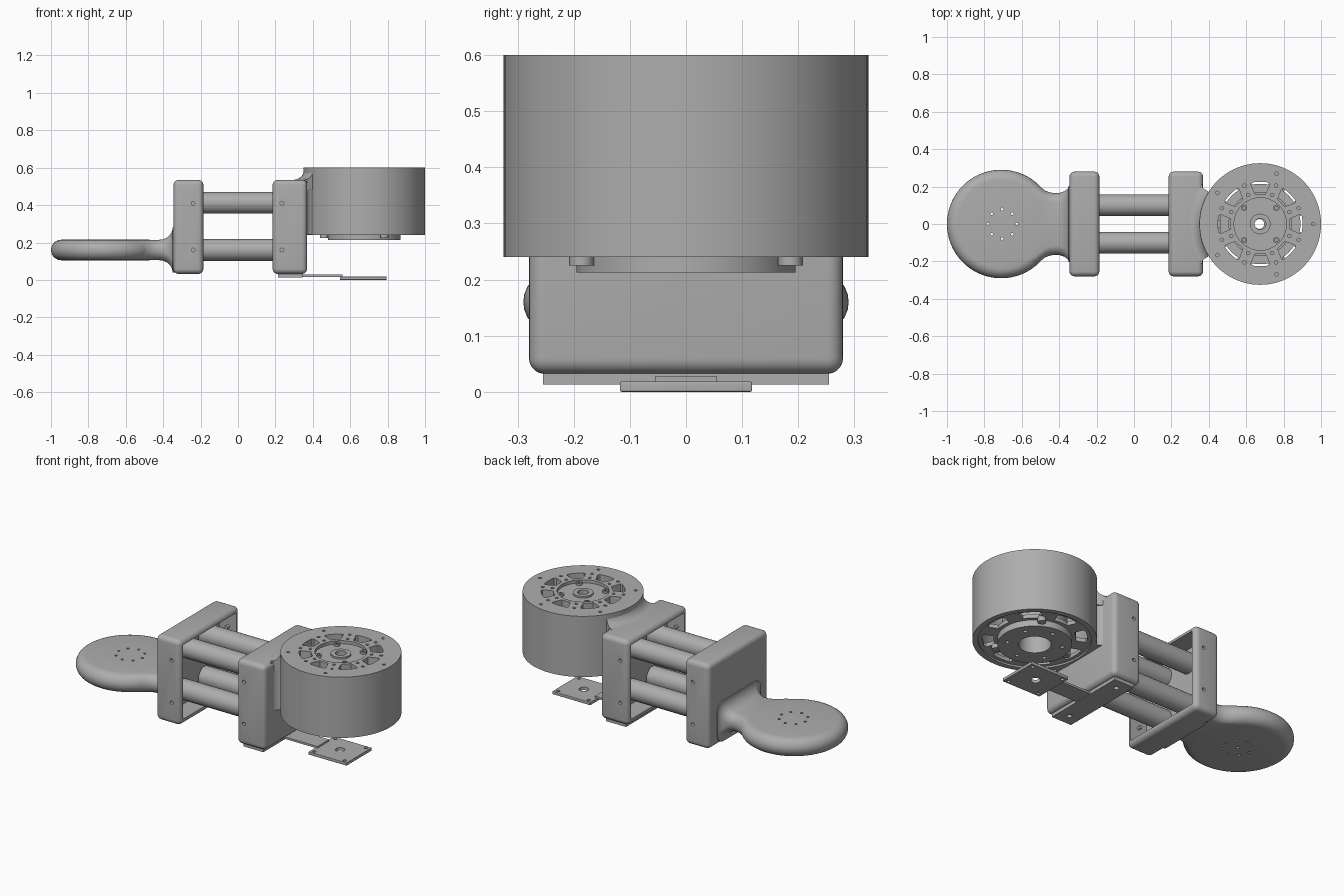
import bpy, bmesh
from math import sin, cos, pi, radians, sqrt
from mathutils import Matrix, Vector

cube = bpy.data.objects.get("Cube")
if cube:
    bpy.data.objects.remove(cube, do_unlink=True)

GREY = (0.42, 0.42, 0.42, 1)
metal = bpy.data.materials.new("plain grey")
metal.use_nodes = True
metal.diffuse_color = GREY
bsdf = next(n for n in metal.node_tree.nodes if n.type == 'BSDF_PRINCIPLED')
bsdf.inputs["Base Color"].default_value = GREY

MOTOR_X, PADDLE_X, PADDLE_Z = 0.675, -0.71, 0.16


def make(name, bm, cutter=None):
    """Turn a bmesh into a smooth object, optionally cut by another bmesh."""
    def to_object(b, n):
        bmesh.ops.recalc_face_normals(b, faces=b.faces)
        mesh = bpy.data.meshes.new(n)
        b.to_mesh(mesh)
        b.free()
        obj = bpy.data.objects.new(n, mesh)
        bpy.context.collection.objects.link(obj)
        mesh.materials.append(metal)
        return obj
    ob = to_object(bm, name)
    if cutter:
        tool = to_object(cutter, name + "_cutter")
        tool.hide_render = True
        mod = ob.modifiers.new("cut", 'BOOLEAN')
        mod.operation, mod.solver, mod.object = 'DIFFERENCE', 'EXACT', tool
        dg = bpy.context.evaluated_depsgraph_get()
        cut_mesh = bpy.data.meshes.new_from_object(ob.evaluated_get(dg))
        ob.modifiers.clear()
        ob.data = cut_mesh
        bpy.data.objects.remove(tool, do_unlink=True)
    ob.data.shade_smooth()
    ob.data.set_sharp_from_angle(angle=radians(32))
    return ob


def box(bm, lo, hi, bevel=0):
    lo, hi = Vector(lo), Vector(hi)
    mat = Matrix.Translation((lo + hi) / 2) @ Matrix.Diagonal((*(hi - lo), 1))
    verts = bmesh.ops.create_cube(bm, size=1, matrix=mat)["verts"]
    if bevel:
        edges = list({e for v in verts for e in v.link_edges})
        bmesh.ops.bevel(bm, geom=edges, offset=bevel, segments=5, profile=0.5, affect='EDGES')
    return bm


def rod(bm, centre, radius, length, axis='Z', sides=20):
    turn = {'X': Matrix.Rotation(pi / 2, 4, 'Y'), 'Y': Matrix.Rotation(pi / 2, 4, 'X'),
            'Z': Matrix()}[axis]
    bmesh.ops.create_cone(bm, cap_ends=True, segments=sides, radius1=radius, radius2=radius,
                          depth=length, matrix=Matrix.Translation(centre) @ turn)
    return bm


def ring_of_rods(bm, x, count, ring, radius, z, length, start=0):
    for i in range(count):
        a = start + 2 * pi * i / count
        rod(bm, (x + ring * cos(a), ring * sin(a), z), radius, length, sides=14)
    return bm


def lathe(profile, x, sides=96, start=0, sweep=2 * pi):
    """Revolve a closed (radius, z) loop about a vertical axis at x."""
    bm = bmesh.new()
    full = sweep > 6.28
    count = sides if full else sides + 1
    rings = [[bm.verts.new((x + r * cos(start + sweep * i / sides),
                            r * sin(start + sweep * i / sides), z)) for r, z in profile]
             for i in range(count)]
    n = len(profile)
    for i in range(sides):
        a, b = rings[i], rings[(i + 1) % count]
        for j in range(n):
            k = (j + 1) % n
            bm.faces.new((a[j], b[j], b[k], a[k]))
    if not full:
        bm.faces.new(rings[0])
        bm.faces.new(rings[-1])
    bmesh.ops.remove_doubles(bm, verts=bm.verts, dist=1e-6)
    return bm


def prism(bm, outline, z0, z1):
    low, high = [[bm.verts.new((x, y, z)) for x, y in outline] for z in (z0, z1)]
    n = len(outline)
    bm.faces.new(low)
    bm.faces.new(high)
    for i in range(n):
        j = (i + 1) % n
        bm.faces.new((low[i], low[j], high[j], high[i]))
    return bm


def ring_of_slots(bm, count, r0, r1, spread0, spread1, z0, z1):
    for i in range(count):
        mid = 2 * pi * i / count
        steps = [-1, -0.5, 0, 0.5, 1]
        arc = [(r0, mid + spread0 * s) for s in steps]
        arc += [(r1 - 0.008, mid + spread1 * 1.08)]
        arc += [(r1, mid + spread1 * 0.9 * s) for s in reversed(steps)]
        arc += [(r1 - 0.008, mid - spread1 * 1.08)]
        prism(bm, [(MOTOR_X + r * cos(a), r * sin(a)) for r, a in arc], z0, z1)
    return bm


# Clamp blocks, hollow on their facing sides, with side screw holes
def block(name, x0, x1, open_side):
    cut = bmesh.new()
    if open_side > 0:
        box(cut, (x1 - 0.11, -0.25, 0.065), (x1 + 0.05, 0.25, 0.505))
    else:
        box(cut, (x0 - 0.05, -0.25, 0.065), (x0 + 0.11, 0.25, 0.505))
    hole_x = x1 - 0.055 if open_side > 0 else x0 + 0.05
    for z in (0.16, 0.41):
        for y in (-0.28, 0.28):
            rod(cut, (hole_x, y, z), 0.01, 0.1, 'Y', 14)
    make(name, box(bmesh.new(), (x0, -0.28, 0.032), (x1, 0.28, 0.535), 0.028), cut)


block("paddle_block", -0.345, -0.185, 1)
block("motor_block", 0.185, 0.37, -1)

# Four connecting tubes
for level, z in (("lower", 0.16), ("upper", 0.412)):
    for side, y in (("left", 0.1), ("right", -0.1)):
        make(f"{level}_tube_{side}", rod(bmesh.new(), (0, y, z), 0.058, 0.58, 'X', 48))

# Round paddle with a fully rounded rim and a ring of small holes
HALF = 0.055
rim = [(0.29 - HALF + HALF * cos(a), PADDLE_Z + HALF * sin(a))
       for a in [pi * (i / 12 - 0.5) for i in range(13)]]
paddle = lathe([(0.02, PADDLE_Z - HALF)] + rim + [(0.02, PADDLE_Z + HALF)], PADDLE_X)
bmesh.ops.delete(paddle, geom=[f for f in paddle.faces if all(
    (v.co.x - PADDLE_X) ** 2 + v.co.y ** 2 < 0.001 for v in f.verts)], context='FACES')
bmesh.ops.holes_fill(paddle, edges=[e for e in paddle.edges if e.is_boundary], sides=0)
holes = ring_of_rods(bmesh.new(), PADDLE_X + 0.005, 8, 0.078, 0.007, PADDLE_Z, 0.3)
rod(holes, (PADDLE_X + 0.005, 0, 0.1), 0.01, 0.06)
make("paddle", paddle, holes)

# Neck blending the paddle into its block: stations of x, half width, half height
stations = [(-0.57, 0.24, HALF), (-0.53, 0.222, HALF), (-0.5, 0.198, HALF), (-0.475, 0.179, HALF),
            (-0.45, 0.169, HALF), (-0.42, 0.165, HALF)]
for i in range(1, 9):
    a = i / 8 * pi / 2
    grow = 0.065 * (1 - cos(a))
    stations.append((-0.42 + 0.07 * sin(a), 0.165 + grow * 0.6, HALF + grow))
stations.append((-0.32, stations[-1][1], stations[-1][2]))
neck = bmesh.new()
loops = []
for x, w, h in stations:
    loop = []
    for i in range(32):
        a = 2 * pi * (i + 0.5) / 32
        sy, sz = (1 if cos(a) > 0 else -1), (1 if sin(a) > 0 else -1)
        loop.append(neck.verts.new((x, sy * (w - HALF) + HALF * cos(a),
                                    PADDLE_Z + sz * (h - HALF) + HALF * sin(a))))
    loops.append(loop)
for a, b in zip(loops, loops[1:]):
    for i in range(32):
        j = (i + 1) % 32
        neck.faces.new((a[i], a[j], b[j], b[i]))
neck.faces.new(loops[0])
neck.faces.new(loops[-1])
make("paddle_neck", neck)

# Motor can: hollow drum with a slotted, recessed top
can = lathe([(0.325, 0.24), (0.325, 0.6), (0.14, 0.6), (0.14, 0.582), (0.055, 0.582),
             (0.055, 0.592), (0.03, 0.592), (0.03, 0.55), (0.295, 0.55), (0.295, 0.24)], MOTOR_X)
cut = ring_of_slots(bmesh.new(), 8, 0.16, 0.226, 0.17, 0.22, 0.5, 0.7)
ring_of_rods(cut, MOTOR_X, 5, 0.283, 0.009, 0.6, 0.05)
ring_of_rods(cut, MOTOR_X, 8, 0.222, 0.009, 0.6, 0.05, pi / 8)
ring_of_rods(cut, MOTOR_X, 8, 0.168, 0.009, 0.6, 0.05, pi / 8)
make("motor_can", can, cut)

# Four socket screws in the top recess
screws = ring_of_rods(bmesh.new(), MOTOR_X, 4, 0.122, 0.017, 0.585, 0.02, pi / 4)
make("top_screws", screws, ring_of_rods(bmesh.new(), MOTOR_X, 4, 0.122, 0.008, 0.595, 0.02, pi / 4))

# Motor base: mounting plate, slotted floor and inner core
base = lathe([(0.085, 0.213), (0.195, 0.213), (0.195, 0.25), (0.297, 0.25), (0.297, 0.272),
              (0.17, 0.272), (0.17, 0.53), (0.085, 0.53)], MOTOR_X)
cut = ring_of_slots(bmesh.new(), 8, 0.215, 0.275, 0.2, 0.22, 0.2, 0.3)
ring_of_rods(cut, MOTOR_X, 6, 0.145, 0.011, 0.213, 0.04, pi / 6)
make("motor_base", base, cut)
make("base_screws", ring_of_rods(bmesh.new(), MOTOR_X, 3, 0.215, 0.022, 0.24, 0.03, pi / 3))

# Motor bracket: fillet onto the block top and a flared web below it
curve = [(0.38 - 0.06 * sin(a), 0.595 - 0.06 * cos(a)) for a in [i / 8 * pi / 2 for i in range(9)]]
flare = [(0.31, 0.48), (0.38, 0.48)] + curve + [(0.32, 0.599), (0.31, 0.599)]
make("bracket_fillet", lathe(flare, MOTOR_X, 24, pi - radians(32), radians(64)))
side = [(0.41 - 0.045 * sin(a), 0.165 + 0.045 * (1 - cos(a)))
        for a in [i / 6 * pi / 2 for i in range(7)]]
side = [(0.43, 0.165)] + side + [(0.345, 0.21)]
web = side + [(x, -y) for x, y in reversed(side)]
# The web stops at the inside of the drum wall
outline = [(min(x, MOTOR_X - sqrt(0.31 ** 2 - y * y)), y) for x, y in web]
arc = [(MOTOR_X - sqrt(0.31 ** 2 - y * y), y) for y in [-0.15 + 0.03 * i for i in range(11)]]
make("bracket_web", prism(bmesh.new(), outline + arc, 0.242, 0.53))

# Sensor plate hanging below the motor on a narrow arm
foot = bmesh.new()
box(foot, (0.215, -0.255, 0.013), (0.345, 0.255, 0.033))
cut = bmesh.new()
for y in (-0.19, 0.19):
    rod(cut, (0.28, y, 0.02), 0.014, 0.1)
make("foot_plate", foot, cut)
make("foot_arm", box(bmesh.new(), (0.3, -0.055, 0.016), (0.56, 0.055, 0.028)))
cut = rod(bmesh.new(), (0.67, 0, 0.01), 0.026, 0.1, sides=32)
for x in (-0.1, 0.1):
    for y in (-0.098, 0.098):
        rod(cut, (0.67 + x, y, 0.01), 0.01, 0.1, sides=14)
make("sensor_plate", box(bmesh.new(), (0.545, -0.118, 0), (0.795, 0.118, 0.018), 0.003), cut)
